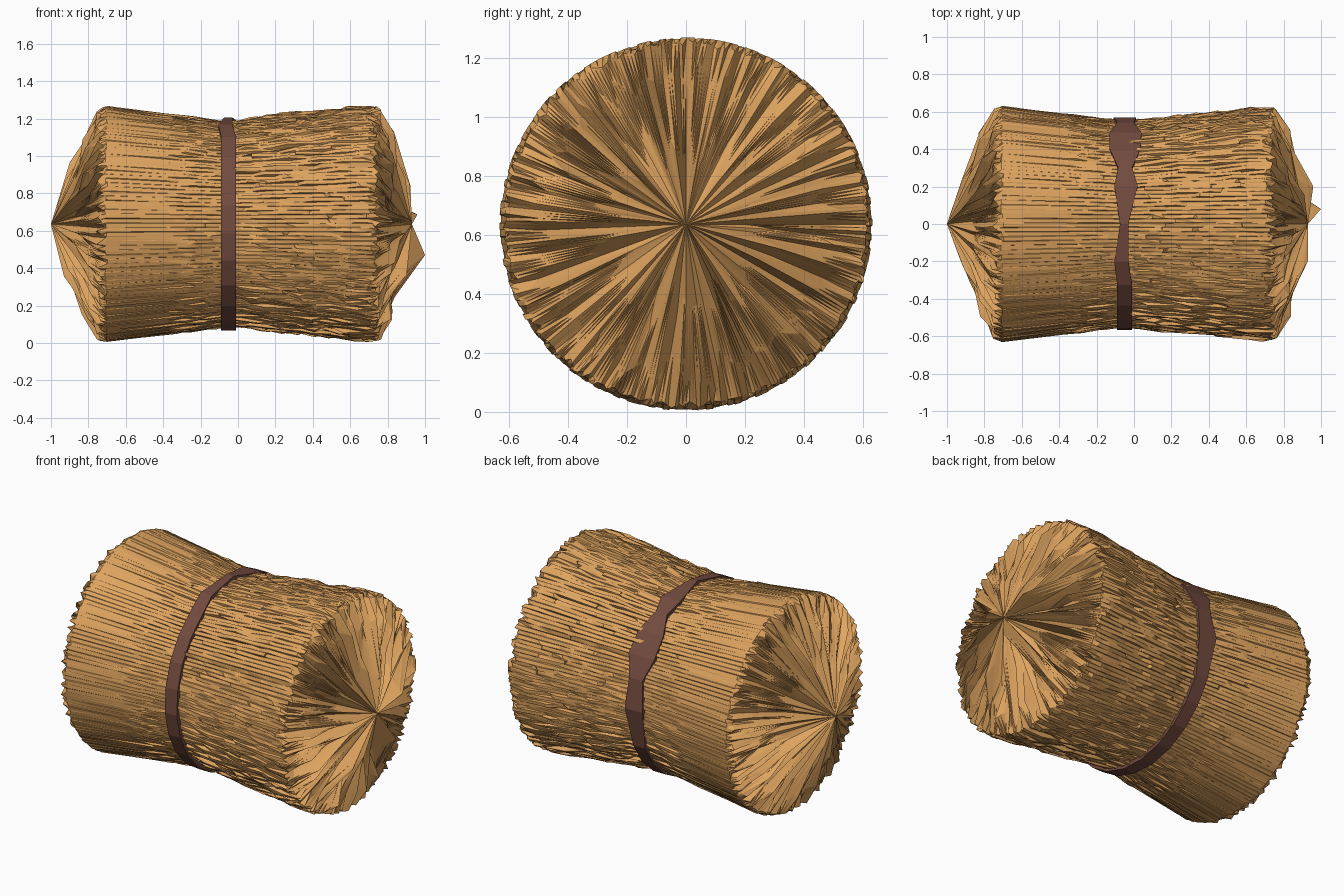
import bpy, bmesh, math, random

if "Cube" in bpy.data.objects:
    bpy.data.objects.remove(bpy.data.objects["Cube"])

random.seed(5)
CZ = 0.635      # height of the bundle axis
N = 320         # points around the bundle, two for every straw
TAU = 2 * math.pi


def material(name, color):
    m = bpy.data.materials.new(name)
    m.diffuse_color = (*color, 1)
    m.use_nodes = True
    m.node_tree.nodes["Principled BSDF"].inputs["Base Color"].default_value = m.diffuse_color
    return m


def lerp_table(table, t):
    for (a, va), (b, vb) in zip(table, table[1:]):
        if t <= b:
            return va + (vb - va) * (t - a) / (b - a)
    return table[-1][1]


def finish(bm, name, mat):
    bmesh.ops.recalc_face_normals(bm, faces=bm.faces)
    me = bpy.data.meshes.new(name)
    bm.to_mesh(me)
    bm.free()
    me.materials.append(mat)
    ob = bpy.data.objects.new(name, me)
    bpy.context.collection.objects.link(ob)
    return ob


def polar(bm, x, r, a):
    return bm.verts.new((x, r * math.cos(a), CZ + r * math.sin(a)))


def bridge(bm, r0, r1):
    for i in range(len(r0)):
        j = (i + 1) % len(r0)
        bm.faces.new((r0[i], r0[j], r1[j]))
        bm.faces.new((r0[i], r1[j], r1[i]))


# Straw bundle: waisted side wall of stepped, narrow straws
profile = [(-0.8, .622), (-0.7, .63), (-0.45, .597), (-0.25, .572), (-0.12, .553),
           (-0.03, .545), (0.07, .553), (0.2, .570), (0.45, .593), (0.62, .615), (0.85, .63)]
# ring position, lengthwise jitter, radial jitter
stations = [(-.705, .008, .003), (-.37, .02, .006), (-.29, .04, .009),
            (-.21, .04, .009), (-.14, .035, .009), (-.05, .03, .009)]
stations += [(0.03 + .083 * k, .05, .014) for k in range(8)] + [(.71, .04, .013)]
bm = bmesh.new()
rings = []
for k, (x, jx, jr) in enumerate(stations):
    ring = []
    for i in range(N):
        if i % 2 == 0:
            sx, dr = random.uniform(-jx, jx), random.uniform(-jr, jr)
        px = x + sx + random.uniform(-.25, .25) * jx
        a = TAU * (i + (-.35 if i % 2 == 0 else .35)) / N
        r = lerp_table(profile, px) + dr + random.uniform(-.25, .25) * jr
        if k > 5 and math.sin(a) > 0.5:       # fuller on the upper right half
            r += 0.01
        ring.append(polar(bm, px, min(r, 0.633), a))
    rings.append(ring)
for r0, r1 in zip(rings, rings[1:]):
    bridge(bm, r0, r1)


# Random zigzag around the circle: ridges and valleys joined by flat facets
def zigzag(steps, low, high):
    knots, i, sign = [], 0, 1
    while i < N:
        sign = -sign
        knots.append((i, (low + high) / 2 + sign * random.random() * (high - low) / 2))
        i += random.choice(steps)
    knots.append((N, knots[0][1]))
    return [lerp_table(knots, c) for c in range(N)]


# Ragged cone-shaped straw ends, folded in pleats towards a central point
def straw_end(rim, x_rim, x_tip, power, jitter, spikes):
    spikes = [(math.atan2(z, y) % TAU, math.hypot(y, z), x) for x, y, z in spikes]

    def cone(r):
        return x_rim + (x_tip - x_rim) * (1 - r / .63) ** power

    edge_r = zigzag((1, 2, 3), .60, .625)
    mid_r = zigzag((3, 4, 5, 6), .42, .57)
    core_r = zigzag((3, 4, 6, 8), .17, .38)
    edge_x = zigzag((1, 2, 3), -.01, .045)
    mid_x = zigzag((2, 3, 4, 5), -jitter, jitter)
    core_x = zigzag((4, 5, 7, 9), -jitter, jitter)
    side = math.copysign(1, x_tip)
    edge, mid, core = [], [], []
    for i in range(N):
        a = TAU * i / N
        rc, xc = core_r[i], cone(core_r[i]) + side * core_x[i]
        for sa, sr, sx in spikes:
            t = 1 - abs((a - sa + math.pi) % TAU - math.pi) / (TAU * 4 / N)
            if t > 0:                         # single long straws
                rc, xc = rc + (sr - rc) * t, xc + (sx - xc) * t
        edge.append(polar(bm, x_rim + side * edge_x[i], edge_r[i], a))
        mid.append(polar(bm, cone(mid_r[i]) + side * (mid_x[i] + .015), mid_r[i], a))
        core.append(polar(bm, xc, rc, a))
    tip = polar(bm, x_tip, 0, 0)
    bridge(bm, rim, edge)
    bridge(bm, edge, mid)
    bridge(bm, mid, core)
    for i in range(N):
        bm.faces.new((core[i], core[(i + 1) % N], tip))


straw_end(rings[0], -0.715, -1.0, 1.1, 0.05,
          [(-.93, -.05, -.28), (-.92, .24, .1), (-.9, .1, .33)])
straw_end(rings[-1], 0.72, 0.93, 1.0, 0.06,
          [(1.0, .08, -.165), (.97, .2, .05), (.93, .05, .2), (.9, .1, .3),
           (.91, -.2, -.28), (.93, -.2, .02)])
finish(bm, "straw_bundle", material("straw", (0.73, 0.37, 0.115)))

# Binding strap: flat ring whose width swells into a knot at the upper back
left = [(0, -.11), (18, -.09), (31, -.13), (45, -.13), (58, -.085), (69, -.105),
        (90, -.075), (111, -.105), (125, -.09), (360, -.09)]
right = [(0, .01), (18, .0), (31, .04), (45, .035), (58, -.01), (69, .02),
         (90, -.03), (111, -.03), (125, -.01), (360, -.01)]
bm = bmesh.new()
loops = []
for d in [0, 18, 31, 45, 58, 69, 90, 111, 125] + list(range(140, 350, 15)):
    a = math.radians(d)
    x0, x1 = lerp_table(left, d), lerp_table(right, d)
    loops.append([polar(bm, x, r, a) for x, r in
                  ((x0, .52), (x0, .57), (x1, .57), (x1, .52))])
for i, l0 in enumerate(loops):
    l1 = loops[(i + 1) % len(loops)]
    for k in range(4):
        bm.faces.new((l0[k], l0[(k + 1) % 4], l1[(k + 1) % 4], l1[k]))
finish(bm, "binding_strap", material("strap_leather", (0.17, 0.07, 0.05)))
